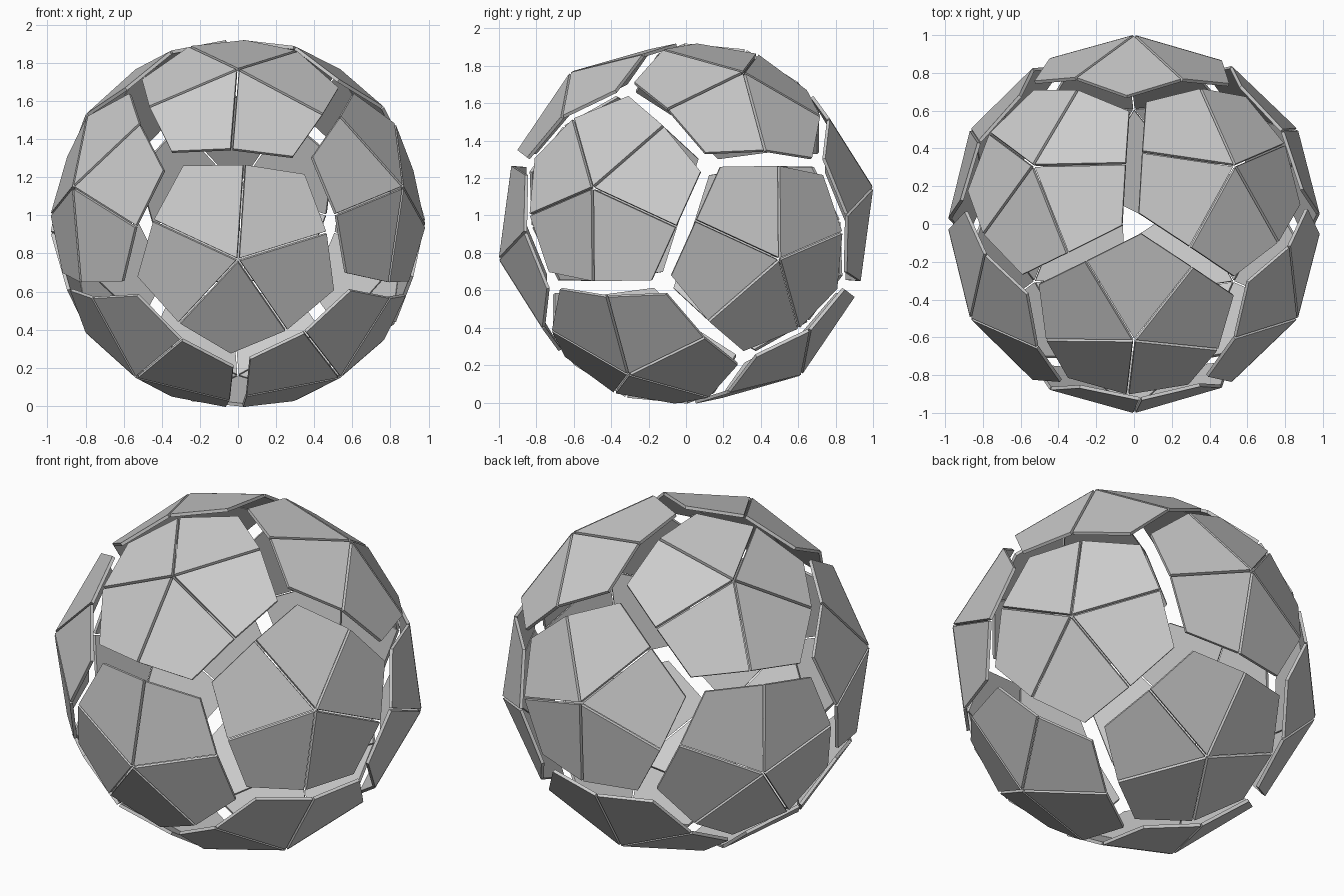
import bpy, bmesh, math
from mathutils import Vector, Matrix

cube = bpy.data.objects.get("Cube")
if cube:
    bpy.data.objects.remove(cube, do_unlink=True)

TIP_RADIUS = 1.021   # distance of each five-panel tip from the centre
SIZE = 0.95          # size of the panel clusters
TWIST = math.radians(-4)
SHRINK = 0.962       # leaves a narrow gap between panels
THICKNESS = 0.018
CENTRE_Z = 0.957

grey = bpy.data.materials.new("light grey")
grey.use_nodes = True
colour = (0.6, 0.6, 0.6, 1)
grey.diffuse_color = colour
grey.node_tree.nodes["Principled BSDF"].inputs["Base Color"].default_value = colour


def cluster_axes():
    """Twelve five-fold axes with a three-fold axis pointing up."""
    axes = []
    for height, radius, start in ((0.7947, 0.607, -90), (-0.1876, 0.9822, -90)):
        for i in range(3):
            a = math.radians(start + 120 * i)
            v = Vector((radius * math.cos(a), radius * math.sin(a), height)).normalized()
            axes += [v, -v]
    return axes


def kite(axis, left, right):
    """One kite panel running from the cluster tip."""
    tip = axis.copy()
    side_a = (axis + left).normalized() * 0.9747
    side_b = (axis + right).normalized() * 0.9747
    far = (axis + left + right).normalized() * 0.9571
    middle = tip.lerp(far, 0.607)
    return [middle.lerp(p, SHRINK) for p in (tip, side_a, far, side_b)]


def build_cluster(index, axis, axes):
    near = [v for v in axes if 0.3 < v.dot(axis) < 0.6]
    # sort the neighbours counter-clockwise round the axis
    u = (near[0] - axis * near[0].dot(axis)).normalized()
    w = axis.cross(u)
    near.sort(key=lambda v: math.atan2(v.dot(w), v.dot(u)))
    turn = Matrix.Rotation(TWIST, 3, axis)
    push = axis * (TIP_RADIUS - SIZE)

    bm = bmesh.new()
    for i, left in enumerate(near):
        corners = kite(axis, left, near[(i + 1) % len(near)])
        bm.faces.new([bm.verts.new(turn @ (p * SIZE) + push) for p in corners])
    bm.normal_update()
    for f in bm.faces:
        if f.normal.dot(axis) < 0:
            f.normal_flip()
    mesh = bpy.data.meshes.new(f"panel_cluster_{index}")
    bm.to_mesh(mesh)
    bm.free()
    mesh.materials.append(grey)
    obj = bpy.data.objects.new(mesh.name, mesh)
    obj.location.z = CENTRE_Z
    bpy.context.collection.objects.link(obj)
    # thin plates, thickened inwards
    solid = obj.modifiers.new("thickness", "SOLIDIFY")
    solid.thickness = THICKNESS
    solid.offset = -1


axes = cluster_axes()
for index, axis in enumerate(axes, 1):
    build_cluster(index, axis, axes)
